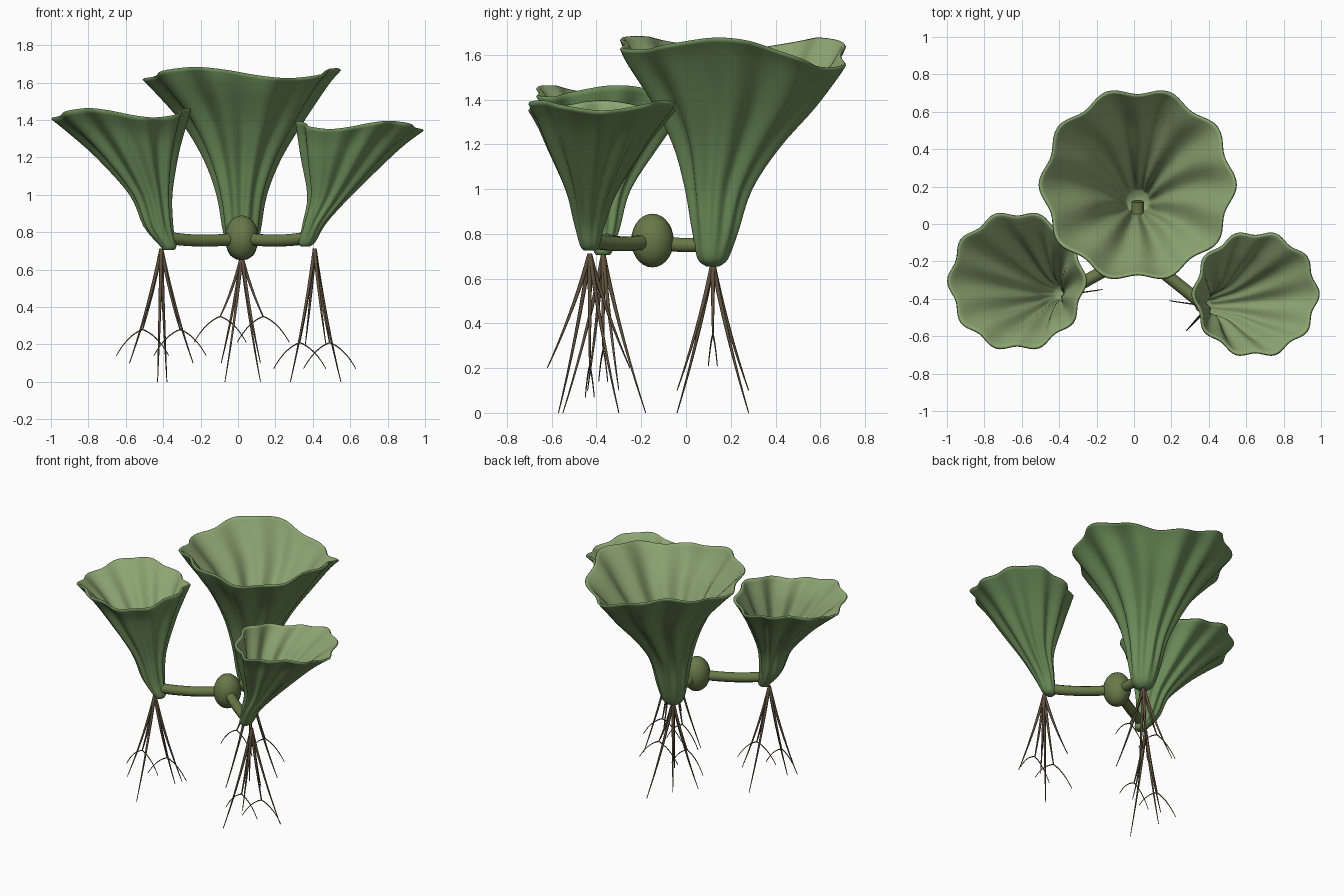
import bpy, bmesh, math
from mathutils import Vector

if "Cube" in bpy.data.objects:
    bpy.data.objects.remove(bpy.data.objects["Cube"])


def material(name, rgb):
    m = bpy.data.materials.new(name)
    m.diffuse_color = (*rgb, 1)
    m.use_nodes = True
    m.node_tree.nodes["Principled BSDF"].inputs["Base Color"].default_value = m.diffuse_color
    return m


OUTER = material("leaf_outside", (0.15, 0.265, 0.10))
INNER = material("leaf_inside", (0.27, 0.38, 0.17))
STEM = material("stem_green", (0.14, 0.19, 0.065))
ROOT = material("root_brown", (0.12, 0.085, 0.05))
SEGS, LOBES, STEPS = 100, 10, 4


def spline(rows):
    """Smooth interpolation through the profile rows."""
    pts = [rows[0]] + rows + [rows[-1]]
    out = []
    for i in range(1, len(pts) - 2):
        p0, p1, p2, p3 = pts[i - 1:i + 3]
        for s in range(STEPS):
            u = s / STEPS
            out.append([0.5 * (2 * b + (c - a) * u + (2 * a - 5 * b + 4 * c - d) * u * u
                               + (3 * b - a - 3 * c + d) * u ** 3)
                        for a, b, c, d in zip(p0, p1, p2, p3)])
    out.append(list(rows[-1]))
    return out


def cup(name, rows, wave, dip=0.0, wall=0.018):
    """Fluted funnel: rows are (z, centre x, centre y, radius x, radius y)."""
    rows = spline(rows)
    n = len(rows) - 1
    z0, h = rows[0][0], rows[-1][0] - rows[0][0]
    bm = bmesh.new()

    def ring(row, inset, lift):
        z, cx, cy, rx, ry = row
        t = max(0, (z - z0) / h)
        amp = 0.04 * min(1, t * 5) + 0.05 * math.sin(math.pi * min(t, 1))
        vs = []
        for k in range(SEGS):
            a = math.tau * k / SEGS
            f = 1 + amp * math.cos(LOBES * a)
            dz = (wave * math.cos(3 * a) - dip * max(0, math.cos(a - math.pi / 3)) ** 3) * t ** 3
            vs.append(bm.verts.new((cx + max(rx - inset, 0.006) * f * math.cos(a),
                                    cy + max(ry - inset, 0.006) * f * math.sin(a),
                                    z + dz + lift)))
        return vs

    rings = [ring(r, 0, 0) for r in rows]
    rings.append(ring(rows[n], wall * 0.4, wall * 0.5))          # rounded lip
    outer_count = len(rings)
    rings += [ring(r, wall, 0.004) for r in reversed(rows[5:])]
    for i in range(len(rings) - 1):
        for k in range(SEGS):
            j = (k + 1) % SEGS
            f = bm.faces.new((rings[i][k], rings[i][j], rings[i + 1][j], rings[i + 1][k]))
            f.material_index = int(i >= outer_count - 1)
    bm.faces.new(rings[0][::-1])
    bm.faces.new(rings[-1]).material_index = 1
    for f in bm.faces:
        f.smooth = True
    me = bpy.data.meshes.new(name)
    bm.to_mesh(me)
    bm.free()
    me.materials.append(OUTER)
    me.materials.append(INNER)
    bpy.context.collection.objects.link(bpy.data.objects.new(name, me))


def tubes(name, paths, depth, mat, res):
    """Tapered tubes; every path point is (x, y, z, radius factor)."""
    cu = bpy.data.curves.new(name, 'CURVE')
    cu.dimensions = '3D'
    cu.bevel_depth, cu.bevel_resolution, cu.resolution_u = depth, res, 5
    cu.use_fill_caps = True
    for path in paths:
        sp = cu.splines.new('NURBS')
        sp.points.add(len(path) - 1)
        for p, q in zip(sp.points, path):
            p.co, p.radius = (*q[:3], 1), q[3]
        sp.order_u, sp.use_endpoint_u = 3, True
    cu.materials.append(mat)
    ob = bpy.data.objects.new(name, cu)
    bpy.context.collection.objects.link(ob)
    bpy.ops.object.select_all(action='DESELECT')
    ob.select_set(True)
    bpy.context.view_layer.objects.active = ob
    bpy.ops.object.convert(target='MESH')
    bpy.ops.object.shade_smooth()


# Leaf cups
cup("back_cup", [(.655, .02, .12, .03, .03), (.69, .02, .12, .07, .07),
                 (.80, .02, .13, .095, .10), (1.0, .02, .145, .125, .145),
                 (1.2, .025, .18, .195, .23), (1.4, .03, .21, .31, .355),
                 (1.57, .02, .21, .44, .465), (1.645, .02, .21, .51, .505)], .03, .08)
cup("left_cup", [(.705, -.37, -.37, .03, .03), (.73, -.375, -.37, .045, .045),
                 (.83, -.425, -.365, .075, .07), (1.0, -.465, -.36, .105, .11),
                 (1.2, -.535, -.335, .2, .21), (1.33, -.585, -.315, .285, .285),
                 (1.43, -.625, -.305, .36, .365)], .025)
cup("right_cup", [(.725, .36, -.43, .025, .025), (.75, .37, -.43, .045, .045),
                  (.85, .41, -.43, .06, .07), (1.0, .49, -.42, .11, .115),
                  (1.2, .57, -.40, .22, .22), (1.29, .61, -.385, .275, .275),
                  (1.365, .65, -.375, .33, .33)], -.022)

# Central bulb
bpy.ops.mesh.primitive_uv_sphere_add(segments=20, ring_count=14, location=(.02, -.15, .77))
bulb = bpy.context.object
bulb.name = "bulb"
bulb.scale = (.09, .095, .12)
bulb.data.materials.append(STEM)
bpy.ops.object.shade_smooth()

# Runners joining the bulb to the cups
for name, end in (("left_runner", (-.375, -.37, .77)), ("right_runner", (.37, -.43, .77)),
                  ("back_runner", (.02, .12, .76))):
    a, b = Vector((.02, -.15, .77)), Vector(end)
    mid = (a + b) / 2 - Vector((0, 0, .03))
    tubes(name, [[(*a, 1), (*mid, .95), (*b, 1)]], .034, STEM, 3)

# Roots: long strands plus two forked strands under each cup
ROOTS = {
    "left_roots": ((-.41, -.37, .71),
                   [(-.43, -.55, 0), (-.38, -.18, 0), (-.58, -.44, .1), (-.24, -.30, .1)], .10, .28),
    "right_roots": ((.41, -.43, .71),
                    [(.28, -.57, 0), (.55, -.30, 0), (.47, -.62, .2), (.36, -.25, .2)], .08, .21),
    "back_roots": ((.02, .12, .67),
                   [(-.07, -.04, 0), (.12, .28, 0), (.12, -.04, .1), (-.09, .28, .1)], .115, .35),
}
for name, (top, ends, spread, fork_z) in ROOTS.items():
    x, y, z = top
    paths = []
    for e in ends:
        m = Vector(top).lerp(Vector(e), .5)
        m.x, m.y = m.x + (x - e[0]) * .12, m.y + (y - e[1]) * .12
        paths.append([(*top, 1), (*m, .7), (*e, .2)])
    for s in (-1, 1):
        fx = x + s * spread
        paths.append([(*top, 1), (x + s * spread * .45, y, (z + fork_z) / 2 - .03, .7), (fx, y, fork_z, .35)])
        for d in (-1, 1):
            paths.append([(fx, y, fork_z, .35), (fx + d * .08, y + d * s * .01, fork_z - .03, .3),
                          (fx + d * .14, y + d * s * .02, fork_z - .14, .2)])
    tubes(name, paths, .011, ROOT, 1)
